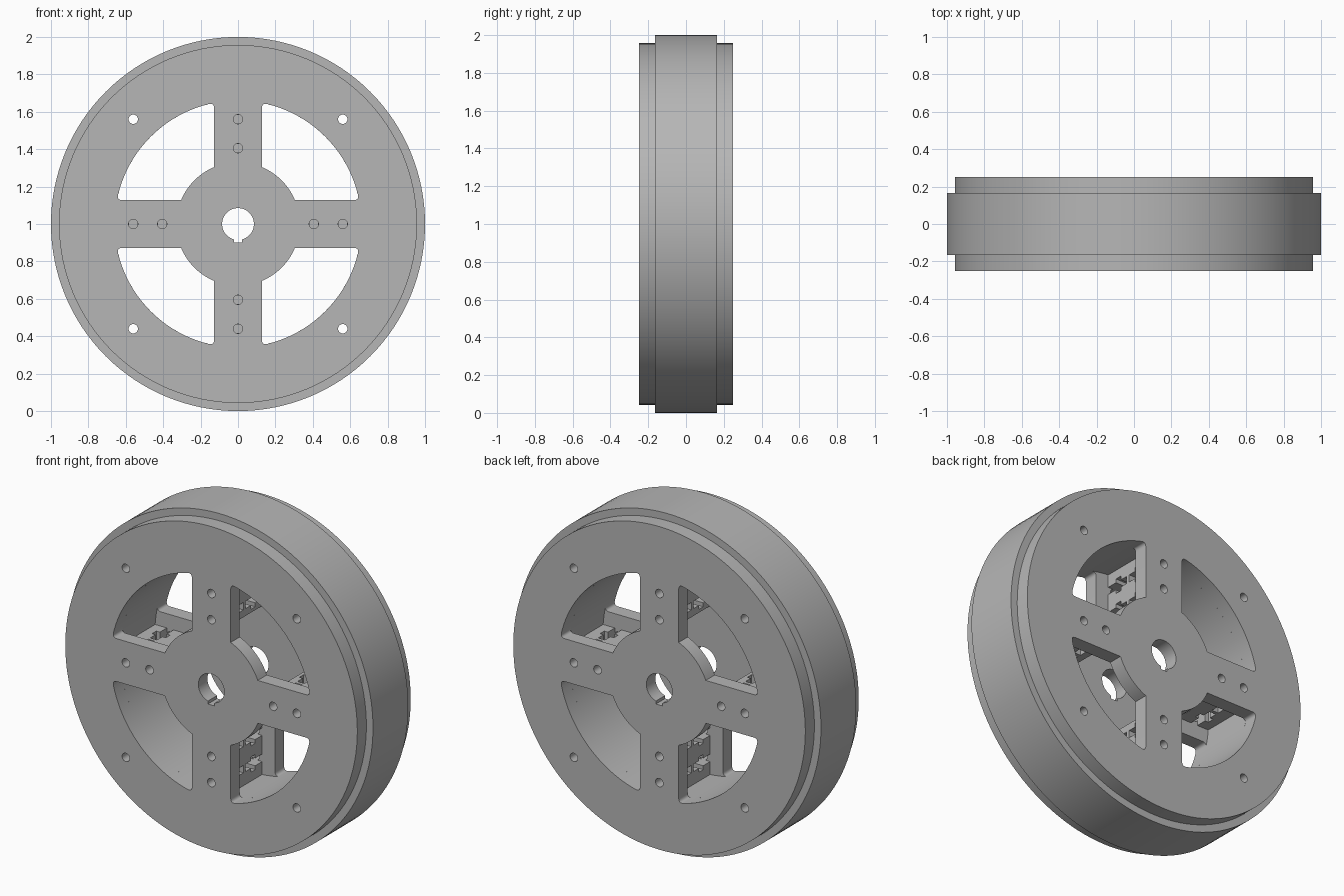
import bpy, math
from math import sin, cos, pi
from mathutils import Matrix, Vector

cube = bpy.data.objects.get("Cube")
if cube:
    bpy.data.objects.remove(cube, do_unlink=True)

R_RING, R_PLATE, R_WINDOW, R_HUB = 1.0, 0.957, 0.66, 0.33
SPOKE, INNER, OUTER = 0.127, 0.165, 0.25
BOLTS = (0.405, 0.56)
SHEET = OUTER - INNER

GREY = (0.47, 0.47, 0.47, 1)
mat = bpy.data.materials.new("plain grey")
mat.use_nodes = True
mat.diffuse_color = GREY
mat.node_tree.nodes["Principled BSDF"].inputs["Base Color"].default_value = GREY

# Stands a flat outline up so that it faces the front, centred on the axle
UPRIGHT = Matrix.Translation((0, 0, 1)) @ Matrix.Rotation(pi / 2, 4, 'X')


def arc(r, a, b, n, cx=0, cy=0):
    return [(cx + r * cos(a + (b - a) * i / n), cy + r * sin(a + (b - a) * i / n))
            for i in range(n + 1)]


def circle(r, n, cx=0, cy=0):
    return arc(r, 0, 2 * pi, n, cx, cy)[:-1]


def sheet(name, loops, thickness, matrix):
    """Cut a flat sheet from an outline with holes, and place it."""
    curve = bpy.data.curves.new(name, 'CURVE')
    curve.dimensions = '2D'
    curve.fill_mode = 'BOTH'
    curve.extrude = thickness / 2
    for loop in loops:
        spline = curve.splines.new('POLY')
        spline.points.add(len(loop) - 1)
        for p, (x, y) in zip(spline.points, loop):
            p.co = (x, y, 0, 1)
        spline.use_cyclic_u = True
    obj = bpy.data.objects.new(name, curve)
    bpy.context.collection.objects.link(obj)
    bpy.ops.object.select_all(action='DESELECT')
    obj.select_set(True)
    bpy.context.view_layer.objects.active = obj
    bpy.ops.object.convert(target='MESH')
    obj = bpy.context.view_layer.objects.active
    bpy.ops.object.mode_set(mode='EDIT')
    bpy.ops.mesh.select_all(action='SELECT')
    bpy.ops.mesh.remove_doubles(threshold=0.00005)
    bpy.ops.mesh.normals_make_consistent(inside=False)
    bpy.ops.object.mode_set(mode='OBJECT')
    obj.data.transform(matrix)
    obj.data.materials.clear()
    obj.data.materials.append(mat)
    bpy.ops.object.shade_smooth_by_angle(angle=math.radians(30))
    return obj


def round_corner(before, corner, after, n=6):
    p, c, q = Vector(before), Vector(corner), Vector(after)
    return [tuple(p * (1 - t) ** 2 + c * 2 * t * (1 - t) + q * t * t)
            for t in (i / n for i in range(n + 1))]


def window():
    """Opening between two spokes, with rounded outer corners."""
    a_in, a_out = math.asin(SPOKE / R_HUB), math.asin(SPOKE / R_WINDOW)
    a_cut = a_out + 0.045
    corner = (R_WINDOW * cos(a_out), SPOKE)
    first = round_corner((corner[0] - 0.03, SPOKE), corner,
                         (R_WINDOW * cos(a_cut), R_WINDOW * sin(a_cut)))
    last = [(y, x) for x, y in reversed(first)]
    return (first + arc(R_WINDOW, a_cut, pi / 2 - a_cut, 24)[1:-1] + last
            + arc(R_HUB, pi / 2 - a_in, a_in, 16))


def turn(loop, k):
    c, s = round(cos(k * pi / 2)), round(sin(k * pi / 2))
    return [(x * c - y * s, x * s + y * c) for x, y in loop]


# Bore with a keyway at the bottom
KEY, R_BORE = 0.022, 0.085
a_key = math.asin(KEY / R_BORE)
bore = arc(R_BORE, -pi / 2 + a_key, 1.5 * pi - a_key, 40) + [(-KEY, -0.1), (KEY, -0.1)]

rim_holes = [circle(0.025, 20, sx * 0.56, sz * 0.56) for sx in (-1, 1) for sz in (-1, 1)]
bolt_holes = [turn(circle(0.025, 20, r, 0), k) for r in BOLTS for k in range(4)]
windows = [turn(window(), k) for k in range(4)]

# Front and back face plates
for name, y in (("front_plate", -1), ("back_plate", 1)):
    place = Matrix.Translation((0, y * (INNER + SHEET / 2), 0)) @ UPRIGHT
    sheet(name, [circle(R_PLATE, 128), bore] + windows + rim_holes + bolt_holes, SHEET, place)

# Wide rim between the plates
sheet("rim", [circle(R_RING, 128), circle(R_WINDOW, 112)] + rim_holes, 2 * INNER, UPRIGHT)


# Web panel inside each spoke, notched for bolts and captive nuts
def notch(r):
    half = [(0.022, INNER), (0.022, 0.1), (0.045, 0.1), (0.045, 0.06), (0.022, 0.06), (0.022, 0.01)]
    return [(r - x, y) for x, y in half] + [(r + x, y) for x, y in reversed(half)]


edge = [(0.34, INNER)] + notch(BOLTS[0]) + notch(BOLTS[1]) + [(R_WINDOW + 0.005, INNER)]
panel = edge + [(x, -y) for x, y in reversed(edge)]
for k, name in enumerate(("left", "lower", "right", "upper")):
    place = Matrix.Translation((0, 0, 1)) @ Matrix.Rotation(k * pi / 2, 4, 'Y')
    sheet(name + "_spoke_web", [panel], SHEET, place)
